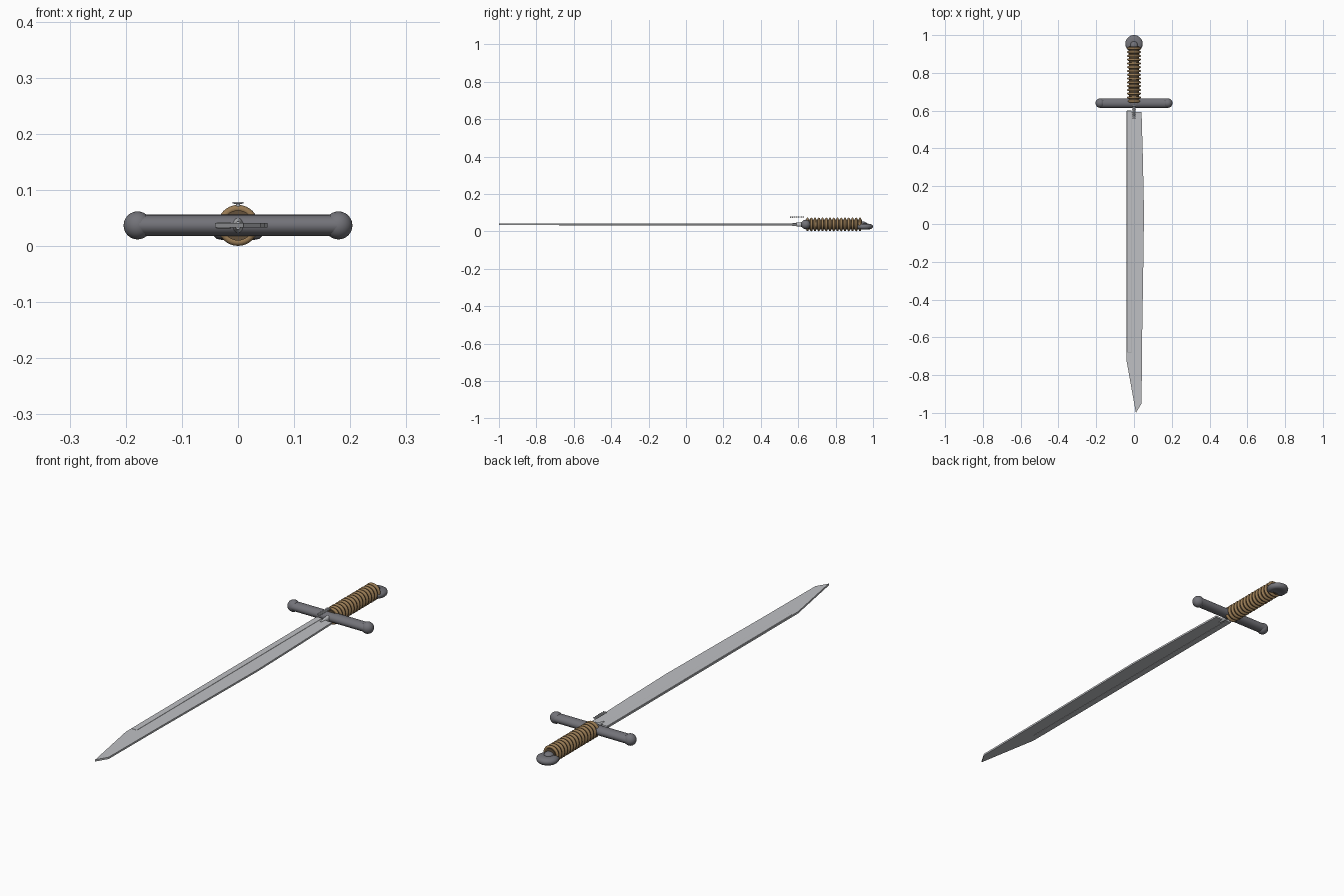
import bpy, bmesh, math
from mathutils import Vector

if "Cube" in bpy.data.objects:
    bpy.data.objects.remove(bpy.data.objects["Cube"])

ZC = 0.037  # height of the sword's long axis


def material(name, rgb):
    m = bpy.data.materials.new(name)
    m.diffuse_color = (*rgb, 1)
    m.use_nodes = True
    m.node_tree.nodes["Principled BSDF"].inputs["Base Color"].default_value = m.diffuse_color
    return m


IRON = material("iron", (0.17, 0.17, 0.19))
STEEL = material("steel", (0.52, 0.53, 0.55))
LEATHER = material("leather", (0.13, 0.085, 0.045))
CORD = material("cord", (0.32, 0.2, 0.09))


def finish(ob, name, mat, smooth=True):
    ob.name = name
    ob.data.materials.append(mat)
    if smooth:
        bpy.ops.object.select_all(action='DESELECT')
        ob.select_set(True)
        bpy.context.view_layer.objects.active = ob
        bpy.ops.object.shade_smooth_by_angle(angle=math.radians(40))
    return ob


def plate(name, outline, z0, z1, mat, bevel=0.0):
    bm = bmesh.new()
    face = bm.faces.new([bm.verts.new((x, y, z0)) for x, y in outline])
    ext = bmesh.ops.extrude_face_region(bm, geom=[face])
    for v in ext["geom"]:
        if isinstance(v, bmesh.types.BMVert):
            v.co.z = z1
    bmesh.ops.recalc_face_normals(bm, faces=bm.faces)
    me = bpy.data.meshes.new(name)
    bm.to_mesh(me)
    bm.free()
    ob = bpy.data.objects.new(name, me)
    bpy.context.collection.objects.link(ob)
    if bevel:
        b = ob.modifiers.new("bevel", 'BEVEL')
        b.width, b.segments = bevel, 2
    return finish(ob, name, mat, False)


def lathe(name, profile, axis, loc, mat, scale=(1, 1, 1), n=32):
    """Spin (radius, height) points round z, then turn z onto the axis."""
    bm = bmesh.new()
    vs = [bm.verts.new((r, 0, h)) for r, h in profile]
    es = [bm.edges.new(p) for p in zip(vs, vs[1:])]
    bmesh.ops.spin(bm, geom=vs + es, cent=(0, 0, 0), axis=(0, 0, 1),
                   angle=math.tau, steps=n)
    bmesh.ops.remove_doubles(bm, verts=bm.verts, dist=1e-5)
    bmesh.ops.recalc_face_normals(bm, faces=bm.faces)
    q = Vector((0, 0, 1)).rotation_difference(Vector(axis))
    for v in bm.verts:
        p = q @ v.co
        v.co = Vector([a * s for a, s in zip(p, scale)]) + Vector(loc)
    me = bpy.data.meshes.new(name)
    bm.to_mesh(me)
    bm.free()
    ob = bpy.data.objects.new(name, me)
    bpy.context.collection.objects.link(ob)
    return finish(ob, name, mat)


# blade with a clipped tip and slightly bellied edge
plate("blade", [(-0.04, 0.593), (-0.041, -0.715), (0.01, -1.0), (0.04, -0.95),
                (0.043, -0.6), (0.048, -0.3), (0.053, 0.06), (0.047, 0.35),
                (0.04, 0.593)], ZC - 0.004, ZC + 0.004, STEEL)

# thick spine strip beside the back of the blade
plate("blade_spine", [(-0.039, -0.68), (-0.012, -0.68), (-0.012, 0.6), (-0.039, 0.6)],
      ZC - 0.006, ZC + 0.006, STEEL, 0.003)

# collar joining the blade to the guard
lathe("collar", [(0, -0.06), (0.007, -0.06), (0.014, 0), (0, 0)],
      (0, 1, 0), (0, 0.63, ZC), STEEL, (0.75, 1, 1))

# guard bar and end knobs
lathe("guard_bar", [(0, -0.178), (0.019, -0.178), (0.019, 0.178), (0, 0.178)],
      (1, 0, 0), (0, 0.64, ZC), IRON, (1, 1.3, 1))
ball = [(0.025 * math.sin(math.pi * i / 12), -0.025 * math.cos(math.pi * i / 12))
        for i in range(13)]
for side in (-1, 1):
    lathe("guard_knob", ball, (1, 0, 0), (side * 0.179, 0.64, ZC), IRON)

# grip core
lathe("grip", [(0, 0), (0.027, 0), (0.027, 0.3), (0, 0.3)],
      (0, 1, 0), (0, 0.64, ZC), LEATHER)

# cord rings wrapped round the grip
for i in range(15):
    bpy.ops.mesh.primitive_torus_add(
        major_radius=0.03, minor_radius=0.0065, major_segments=32, minor_segments=10,
        location=(0, 0.65 + i * 0.02, ZC), rotation=(math.pi / 2, 0, 0))
    finish(bpy.context.object, "grip_ring", CORD)

# rounded disc pommel, dished underneath, with a small cap on top
lathe("pommel", [(0, 0.016), (0.018, 0.014), (0.028, 0.011), (0.038, 0.013),
                 (0.044, 0.019), (0.046, 0.027), (0.043, 0.034), (0.035, 0.039),
                 (0.02, 0.041), (0, 0.041)], (0, 0, 1), (0, 0.954, 0), IRON)
lathe("pommel_cap", ball, (0, 1, 0), (0, 0.945, 0.04), IRON, (0.8, 0.9, 0.5))

# row of small studs above the collar
for i in range(7):
    lathe("stud", [(0, -0.004), (0.003, -0.004), (0.004, 0), (0.01, 0.001),
                   (0.01, 0.004), (0, 0.004)],
          (0, 0, 1), (0, 0.56 + i * 0.011, 0.075), STEEL, (1, 0.4, 1), 12)
